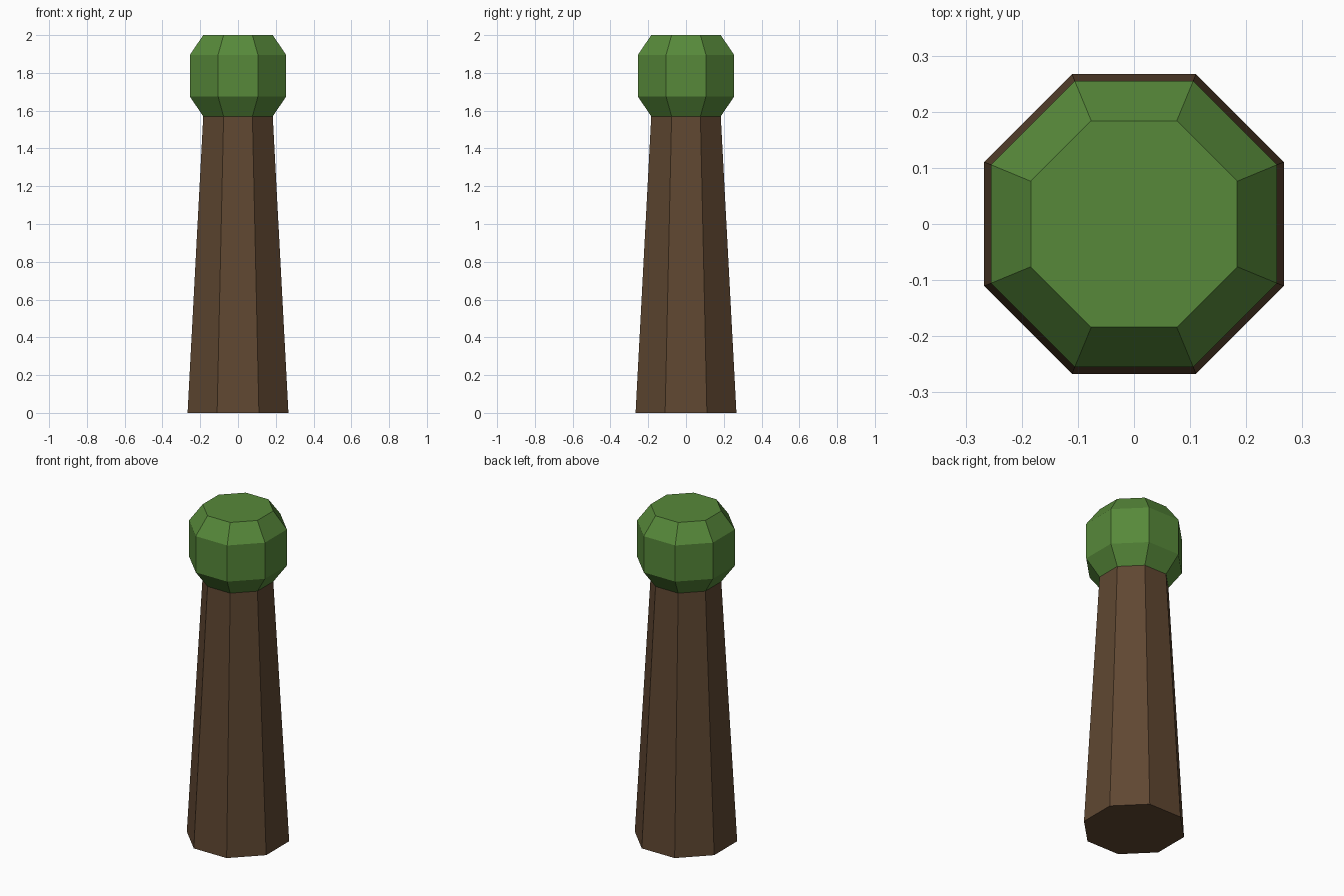
import bpy
import bmesh
from math import cos, sin, pi

SIDES = 8

cube = bpy.data.objects.get("Cube")
if cube:
    bpy.data.objects.remove(cube, do_unlink=True)


def make_material(name, rgb):
    mat = bpy.data.materials.new(name)
    mat.use_nodes = True
    color = (*rgb, 1.0)
    mat.diffuse_color = color
    bsdf = mat.node_tree.nodes["Principled BSDF"]
    bsdf.inputs["Base Color"].default_value = color
    bsdf.inputs["Roughness"].default_value = 0.9
    return mat


def octagon_stack(name, profile, mat):
    """Loft octagonal rings given as (half width across flats, height)."""
    bm = bmesh.new()
    rings = []
    for half_width, z in profile:
        radius = half_width / cos(pi / SIDES)
        angles = [(i + 0.5) * 2 * pi / SIDES for i in range(SIDES)]
        rings.append([bm.verts.new((radius * cos(a), radius * sin(a), z)) for a in angles])
    for low, high in zip(rings, rings[1:]):
        for i in range(SIDES):
            j = (i + 1) % SIDES
            bm.faces.new((low[i], low[j], high[j], high[i]))
    bm.faces.new(rings[0][::-1])
    bm.faces.new(rings[-1])
    mesh = bpy.data.meshes.new(name)
    bm.to_mesh(mesh)
    bm.free()
    mesh.materials.append(mat)
    obj = bpy.data.objects.new(name, mesh)
    bpy.context.collection.objects.link(obj)
    return obj


bark = make_material("bark brown", (0.115, 0.063, 0.031))
leaf = make_material("leaf green", (0.095, 0.25, 0.042))

# Tapered trunk
octagon_stack("trunk", [(0.267, 0.0), (0.184, 1.57)], bark)

# Faceted crown, bevelled at top and bottom
octagon_stack("crown", [(0.184, 1.57), (0.255, 1.675), (0.255, 1.895), (0.184, 2.0)], leaf)
